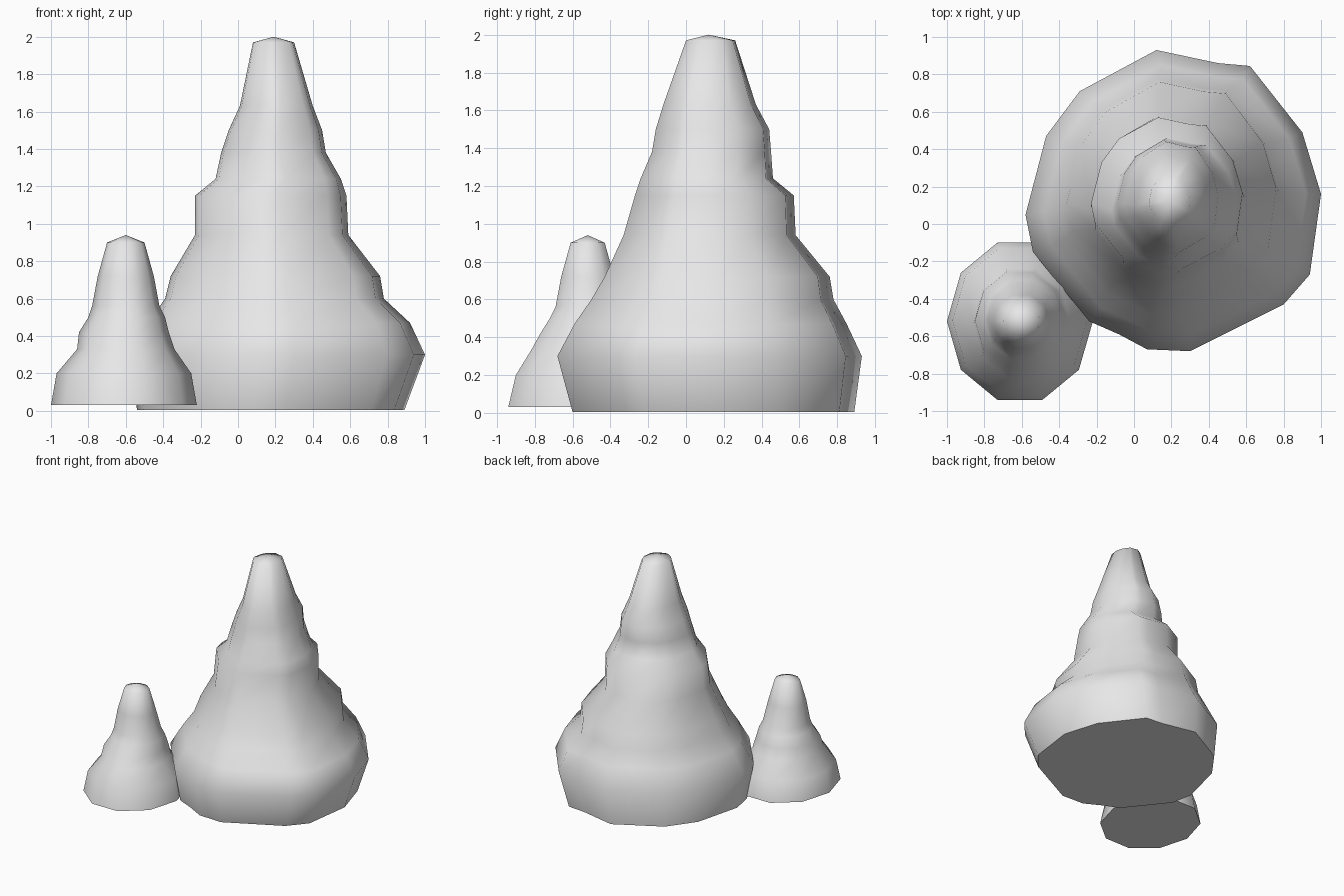
import bpy
import bmesh
import math

default_cube = bpy.data.objects.get("Cube")
if default_cube:
    bpy.data.objects.remove(default_cube, do_unlink=True)

# One plain grey for all the rock
stone = bpy.data.materials.new("stone_grey")
stone.use_nodes = True
grey = (0.8, 0.8, 0.8, 1)
stone.diffuse_color = grey
stone.node_tree.nodes["Principled BSDF"].inputs["Base Color"].default_value = grey


def normalise(outline):
    """Scale an outline so that it fills the unit square."""
    xs = [x for x, y in outline]
    ys = [y for x, y in outline]
    return [((x - min(xs)) / (max(xs) - min(xs)),
             (y - min(ys)) / (max(ys) - min(ys))) for x, y in outline]


def build_mound(name, outline, rings, apex):
    """Stack copies of the outline, each fitted to a ring
    given as (height, left, right, front, back), and close the ends."""
    bm = bmesh.new()
    unit = normalise(outline)
    loops = []
    for z, left, right, front, back in rings:
        loops.append([bm.verts.new((left + u * (right - left),
                                    front + v * (back - front), z))
                      for u, v in unit])

    # Side walls between neighbouring rings
    count = len(unit)
    for low, high in zip(loops, loops[1:]):
        for i in range(count):
            j = (i + 1) % count
            bm.faces.new((low[i], low[j], high[j], high[i]))

    # Blunt rounded tip
    tip = bm.verts.new(apex)
    for i in range(count):
        bm.faces.new((loops[-1][i], loops[-1][(i + 1) % count], tip))
    for face in bm.faces:
        face.smooth = True

    # Flat underside with a crisp rim
    base = bm.faces.new(list(reversed(loops[0])))
    for edge in base.edges:
        edge.smooth = False

    bmesh.ops.recalc_face_normals(bm, faces=bm.faces[:])
    mesh = bpy.data.meshes.new(name)
    bm.to_mesh(mesh)
    bm.free()
    mesh.materials.append(stone)
    obj = bpy.data.objects.new(name, mesh)
    bpy.context.collection.objects.link(obj)
    return obj


# Tall rock: irregular footprint, ledges at several heights
large_outline = [
    (1, .17), (.9, .5), (.62, .855), (.45, .87), (.12, .94), (-.29, .72),
    (-.47, .48), (-.58, .06), (-.54, -.14), (-.24, -.51), (-.08, -.58),
    (.07, -.66), (.3, -.67), (.8, -.42), (.94, -.26),
]
large_rings = [
    (.005, -.54, .89, -.6, .89),
    (.3, -.58, 1, -.68, .93),
    (.47, -.48, .92, -.59, .85),
    (.6, -.39, .78, -.5, .78),
    (.72, -.36, .76, -.43, .76),
    (.94, -.23, .59, -.33, .58),
    (1.15, -.23, .58, -.27, .57),
    (1.24, -.12, .55, -.24, .46),
    (1.38, -.09, .47, -.18, .45),
    (1.5, -.05, .45, -.16, .44),
    (1.63, .01, .4, -.12, .37),
    (1.97, .08, .3, 0, .26),
]
build_mound("large_rock", large_outline, large_rings, (.19, .12, 2))

# Small rock: ten-sided, standing at the front right
sides = 10
small_outline = [(math.cos(math.tau * i / sides), math.sin(math.tau * i / sides))
                 for i in range(sides)]
small_rings = [
    (.03, -1, -.22, -.94, -.1),
    (.2, -.97, -.25, -.9, -.13),
    (.33, -.86, -.34, -.82, -.24),
    (.42, -.85, -.37, -.77, -.26),
    (.5, -.8, -.39, -.72, -.3),
    (.56, -.78, -.42, -.69, -.33),
    (.72, -.75, -.45, -.66, -.38),
    (.9, -.7, -.5, -.61, -.43),
]
build_mound("small_rock", small_outline, small_rings, (-.6, -.52, .94))
